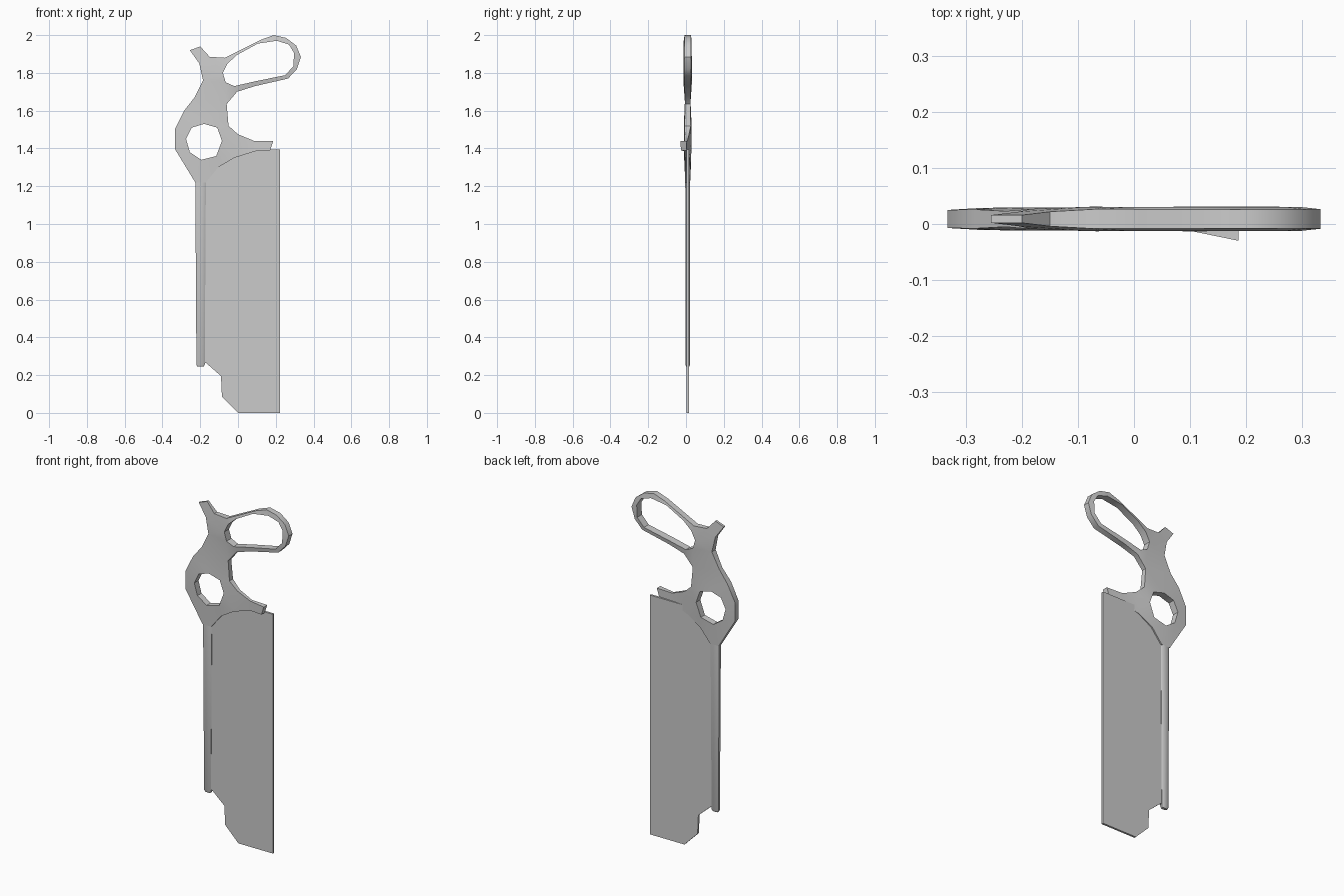
import bpy, bmesh
from math import cos, sin, pi, copysign

if "Cube" in bpy.data.objects:
    bpy.data.objects.remove(bpy.data.objects["Cube"])

MID = 0.009  # common middle plane of frame and blade


def lerp_table(table, t):
    if t <= table[0][0]:
        return table[0][1]
    for (a, u), (b, v) in zip(table, table[1:]):
        if t <= b:
            return u + (v - u) * (t - a) / (b - a)
    return table[-1][1]


def finish(name, bm, angle=35):
    bmesh.ops.recalc_face_normals(bm, faces=bm.faces[:])
    me = bpy.data.meshes.new(name)
    bm.to_mesh(me)
    bm.free()
    ob = bpy.data.objects.new(name, me)
    bpy.context.collection.objects.link(ob)
    bpy.ops.object.select_all(action='DESELECT')
    ob.select_set(True)
    bpy.context.view_layer.objects.active = ob
    bpy.ops.object.shade_smooth_by_angle(angle=angle * pi / 180)
    return ob


def plate(name, loops, depth):
    """Fill xz loops (outer first, then holes); depth(x, z, inner) gives (front y, back y)."""
    flat = bmesh.new()
    inner = []
    for i, loop in enumerate(loops):
        vs = [flat.verts.new((x, 0, z)) for x, z in loop]
        inner += [i > 0] * len(vs)
        for a, b in zip(vs, vs[1:] + vs[:1]):
            flat.edges.new((a, b))
    bmesh.ops.triangle_fill(flat, use_beauty=True, edges=flat.edges[:], normal=(0, -1, 0))
    flat.verts.index_update()
    bm = bmesh.new()
    sides = ([], [])
    for v, hole in zip(flat.verts, inner):
        ys = depth(v.co.x, v.co.z, hole)
        for side, y in zip(sides, ys):
            side.append(bm.verts.new((v.co.x, y, v.co.z)))
    for f in flat.faces:
        for side in sides:
            bm.faces.new([side[v.index] for v in f.verts])
    for e in flat.edges:
        if len(e.link_faces) == 1:
            a, b = (v.index for v in e.verts)
            bm.faces.new((sides[0][a], sides[0][b], sides[1][b], sides[1][a]))
    flat.free()
    return finish(name, bm)


# Frame: horn, loop handle, pivot ring and bent arm in one cast piece
outline = [
    (-.255, 1.92), (-.2, 1.94), (-.15, 1.885), (-.07, 1.88), (.01, 1.92), (.12, 1.975),
    (.19, 2.0), (.255, 1.985), (.308, 1.945), (.333, 1.885), (.312, 1.82), (.265, 1.77),
    (.09, 1.73), (-.005, 1.70), (-.06, 1.635), (-.05, 1.52), (0, 1.475), (.085, 1.44),
    (.187, 1.44), (.17, 1.39), (.09, 1.385), (-.02, 1.35), (-.105, 1.30), (-.17, 1.22),
    (-.226, 1.22), (-.333, 1.395), (-.333, 1.505), (-.285, 1.6), (-.23, 1.67),
    (-.185, 1.76), (-.205, 1.85)]
handle_hole = [
    (-.08, 1.80), (-.065, 1.75), (-.02, 1.73), (.09, 1.755), (.25, 1.788), (.293, 1.835),
    (.297, 1.905), (.27, 1.95), (.205, 1.97), (.105, 1.955), (-.005, 1.895), (-.055, 1.85)]
pivot_hole = [
    (-.275, 1.45), (-.245, 1.51), (-.18, 1.53), (-.11, 1.51),
    (-.085, 1.44), (-.115, 1.36), (-.195, 1.34), (-.255, 1.38)]


def frame_depth(x, z, inner):
    half = lerp_table([(1.22, .013), (1.39, .015), (1.6, .017), (1.65, .013),
                       (1.75, .018), (2.0, .017)], z) + (.004 if inner else 0)
    if z > 1.84 and x < -.14:                       # horn tapers to its tip
        half = .007 if z > 1.9 else .013
    if z < 1.48 and x > -.03:                       # arm bends to the front
        return (lerp_table([(-.02, -.006), (.08, -.008), (.187, -.03)], x),
                lerp_table([(-.02, .018), (.08, .008), (.187, .002)], x))
    return MID - half, MID + half


plate("handle_frame", [outline, handle_hole, pivot_hole], frame_depth)

# Blade: thin flat sheet with a stepped lower corner
blade = [
    (0, 0), (.223, 0), (.223, 1.395), (-.03, 1.395), (-.105, 1.32), (-.18, 1.23),
    (-.185, .265), (-.17, .265), (-.09, .195), (-.085, .085)]
plate("blade", [blade], lambda x, z, inner: (.003, .015))

# Spine: tapered bar with rounded-off corners and a chamfered lower end
bm = bmesh.new()
rings = []
for z, cx, hx, hy in [(.245, -.198, .017, .008), (.255, -.198, .022, .012),
                      (1.22, -.198, .028, .013)]:
    ring = []
    for i in range(8):
        a = pi / 8 + i * pi / 4
        px, py = (copysign(abs(f(a)) ** .6, f(a)) / cos(pi / 8) ** .6 for f in (cos, sin))
        ring.append(bm.verts.new((cx + hx * px, MID + hy * py, z)))
    rings.append(ring)
for lo, hi in zip(rings, rings[1:]):
    for i in range(8):
        j = (i + 1) % 8
        bm.faces.new((lo[i], lo[j], hi[j], hi[i]))
bm.faces.new(rings[0])
bm.faces.new(rings[-1])
finish("spine", bm, 50)
